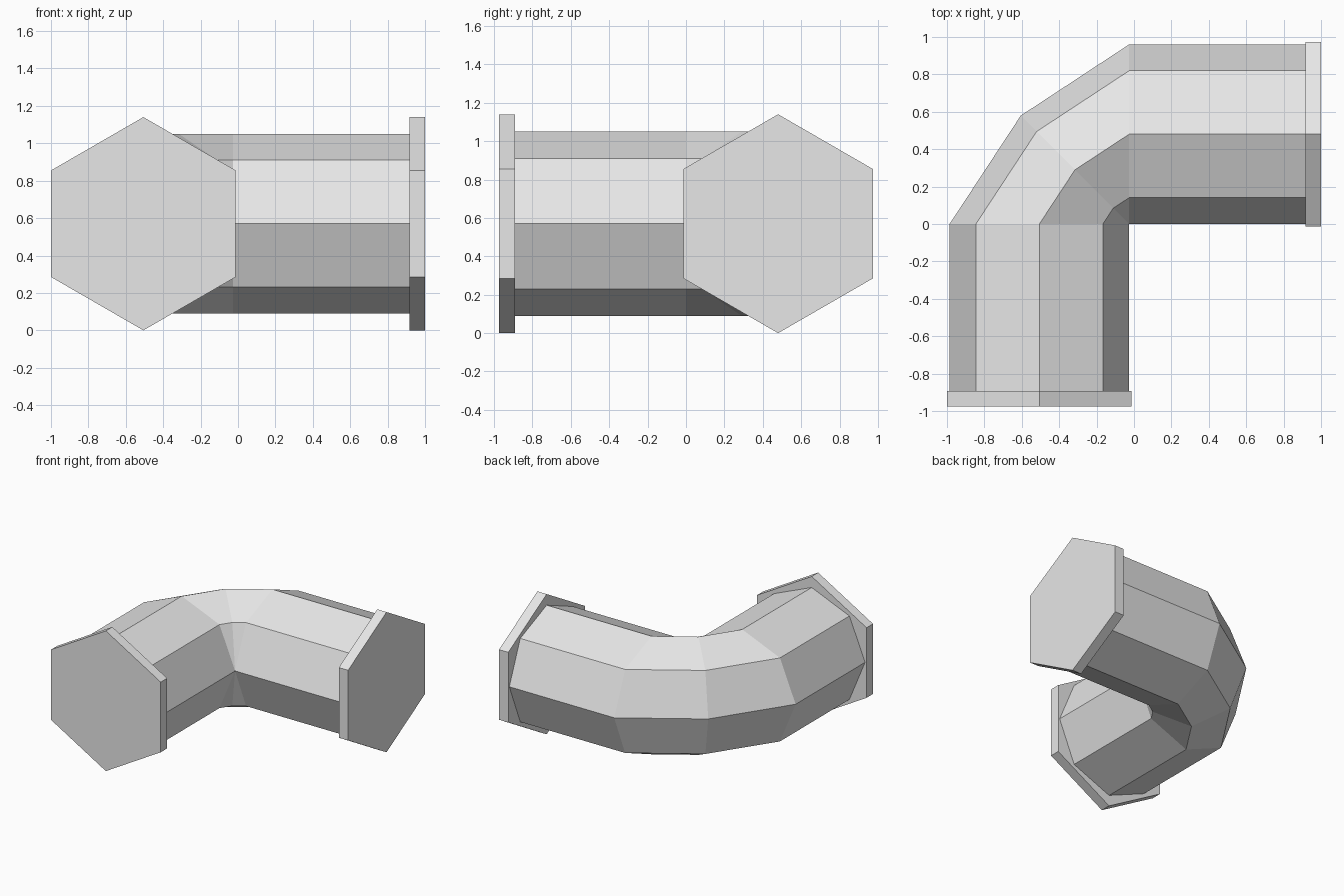
import bpy, bmesh
from math import sin, cos, tau, pi
from mathutils import Vector

if "Cube" in bpy.data.objects:
    bpy.data.objects.remove(bpy.data.objects["Cube"], do_unlink=True)

PIVOT = Vector((-0.026, 0.0, 0.57))   # inner corner of the elbow
RADIUS = 0.48                         # pipe radius, equal to the bend radius
FRONT_END, SIDE_END = -0.975, 1.0
THICK = 0.083

grey = bpy.data.materials.new("light_grey")
grey.diffuse_color = (0.8, 0.8, 0.8, 1)
grey.use_nodes = True
grey.node_tree.nodes["Principled BSDF"].inputs["Base Color"].default_value = (0.8, 0.8, 0.8, 1)


def ring(sides, radius, turn=0.0):
    """Cross-section points as (across, up)."""
    return [(radius * cos(tau * i / sides + turn), radius * sin(tau * i / sides + turn))
            for i in range(sides)]


def loft(name, sections):
    """Join matching closed sections into one capped, flat-faced solid."""
    bm = bmesh.new()
    loops = [[bm.verts.new(p) for p in s] for s in sections]
    n = len(loops[0])
    for a, b in zip(loops, loops[1:]):
        for i in range(n):
            j = (i + 1) % n
            bm.faces.new((a[i], a[j], b[j], b[i]))
    bm.faces.new(loops[0])
    bm.faces.new(loops[-1])
    bmesh.ops.remove_doubles(bm, verts=bm.verts, dist=0.0005)
    bmesh.ops.recalc_face_normals(bm, faces=bm.faces)
    mesh = bpy.data.meshes.new(name)
    bm.to_mesh(mesh)
    bm.free()
    mesh.materials.append(grey)
    obj = bpy.data.objects.new(name, mesh)
    bpy.context.collection.objects.link(obj)
    return obj


def section(profile, angle, squash=1.0, shift=(0, 0, 0)):
    """Place a profile in the radial plane at an angle round the pivot."""
    out = Vector((-cos(angle), sin(angle), 0))
    return [PIVOT + out * (RADIUS + u) * squash + Vector((0, 0, v)) + Vector(shift)
            for u, v in profile]


# Octagonal elbow pipe, its middle section drawn in towards the corner
octagon = ring(8, RADIUS)
front_run = (0, FRONT_END + THICK / 2, 0)
side_run = (SIDE_END - THICK / 2 - PIVOT.x, 0, 0)
loft("elbow_pipe", [
    section(octagon, 0, shift=front_run),
    section(octagon, 0),
    section(octagon, pi / 4, squash=(1 + cos(pi / 4)) / 2),
    section(octagon, pi / 2),
    section(octagon, pi / 2, shift=side_run),
])

# Hexagonal end flanges
hexagon = ring(6, 0.57, pi / 6)
loft("front_flange", [section(hexagon, 0, shift=(0, y, 0))
                      for y in (FRONT_END, FRONT_END + THICK)])
loft("left_flange", [section(hexagon, pi / 2, shift=(x - PIVOT.x, 0, 0))
                     for x in (SIDE_END - THICK, SIDE_END)])
